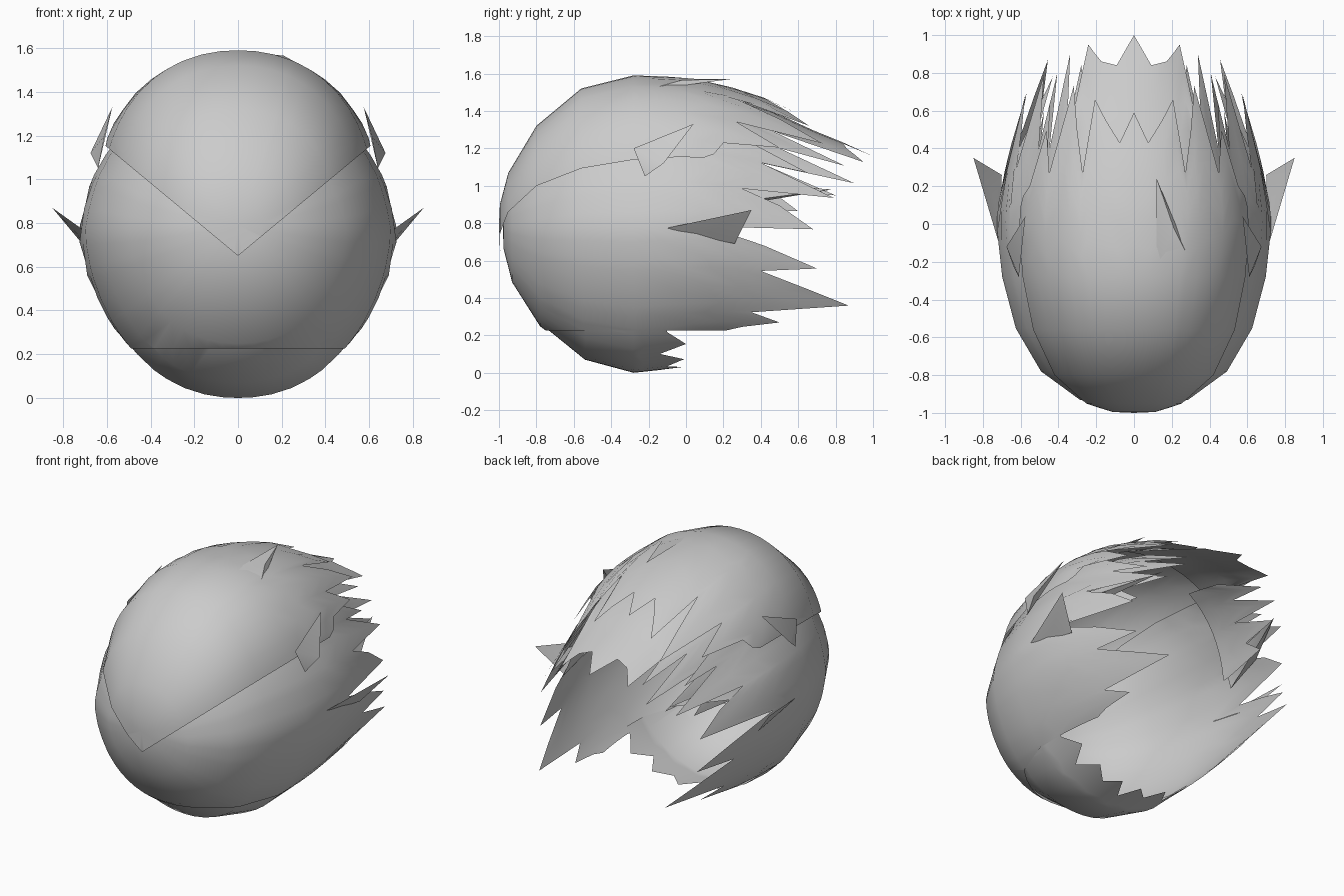
import bpy, bmesh, math
from mathutils import Vector

if "Cube" in bpy.data.objects:
    bpy.data.objects.remove(bpy.data.objects["Cube"])

# Shell profile along y: (y, top z, bottom z, half width)
PROFILE = [(-1, .79, .79, 0), (-.995, .9, .66, .12), (-.95, 1.07, .48, .28),
           (-.8, 1.32, .24, .48), (-.56, 1.52, .07, .61), (-.28, 1.59, 0, .68),
           (0, 1.58, .03, .71), (.2, 1.54, .05, .69), (.45, 1.46, .06, .63),
           (.65, 1.36, .08, .58), (.86, 1.27, .1, .54), (1, 1.2, .15, .5)]
WRAP_WIDTH = [(0, .89), (62, .89), (74, .96), (92, 1.03), (120, 1.0), (180, .98)]
CROWN_WIDTH = [(0, .97), (40, .97), (75, .935), (180, .935)]


def lerp_table(table, v):
    for p, q in zip(table, table[1:]):
        if v <= q[0]:
            t = max(0, (v - p[0]) / (q[0] - p[0]))
            return [a + (b - a) * t for a, b in zip(p[1:], q[1:])]
    return list(table[-1][1:])


def shell_point(y, deg, sx=1, sz=1, inset=0):
    top, bot, w = lerp_table(PROFILE, y)
    c, h = (top + bot) / 2, (top - bot) / 2
    a, e = math.radians(deg), 2 / 2.15
    co, si = math.cos(a), max(0, math.sin(a))
    y += inset * max(0, min(1, (-.4 - y) / .4))
    return Vector((w * sx * si ** e, y, c + h * sz * math.copysign(abs(co) ** e, co)))


def finish(name, bm):
    bmesh.ops.remove_doubles(bm, verts=bm.verts, dist=.0005)
    bmesh.ops.recalc_face_normals(bm, faces=bm.faces)
    me = bpy.data.meshes.new(name)
    bm.to_mesh(me)
    bm.free()
    ob = bpy.data.objects.new(name, me)
    bpy.context.collection.objects.link(ob)
    return ob


def mirror(ob):
    m = ob.modifiers.new("mirror", 'MIRROR')
    m.merge_threshold = .002
    return ob


def sheet(name, ends, width, sz=1, start=-1, inset=0, cut=None):
    """Half shell; ends lists (angle from top, y of the jagged rear edge)."""
    cols = []
    for (a, ya), (b, yb) in zip(ends, ends[1:]):
        n = max(1, math.ceil((b - a) / 9))
        cols += [(a + (b - a) * i / n, ya + (yb - ya) * i / n) for i in range(n)]
    cols.append(ends[-1])
    bm = bmesh.new()
    grid = []
    for deg, end in cols:
        if start == -1:
            f = (1 + min(-.28, end)) / .72
            ys = [-1 + (p[0] + 1) * f for p in PROFILE if p[0] <= -.28]
        else:
            ys = [start]
        last = ys[-1]
        ys += [last + (end - last) * k / 5 for k in range(1, 6)]
        sx = lerp_table(width, deg)[0]
        grid.append([bm.verts.new(shell_point(y, deg, sx, sz, inset)) for y in ys])
    for g, h in zip(grid, grid[1:]):
        for i in range(len(g) - 1):
            bm.faces.new((g[i], g[i + 1], h[i + 1], h[i]))
    bmesh.ops.remove_doubles(bm, verts=bm.verts, dist=.0005)
    if cut:
        bmesh.ops.bisect_plane(bm, geom=bm.verts[:] + bm.edges[:] + bm.faces[:],
                               plane_co=cut[0], plane_no=cut[1], clear_inner=True)
    return mirror(finish(name, bm))


def tuft(name, a, b, ridge, tip):
    """Folded spike from base a-b over a ridge point to the tip."""
    bm = bmesh.new()
    va, vb, vr, vt = [bm.verts.new(p) for p in (a, b, ridge, tip)]
    for f in ((va, vr, vt), (vr, vb, vt), (va, vb, vr)):
        bm.faces.new(f)
    return finish(name, bm)


# Crown layer with the V-shaped front edge
sheet("crown_layer", [(0, .59), (6, .43), (20, .66), (23, .27), (34, .73), (42, .27),
                      (50, .5), (56, .2), (62, .15), (72, -.1), (180, -.28)],
      CROWN_WIDTH, cut=((0, 0, .65), (-.83, 0, 1)))

# Side wrap, flaring at the cheeks and cut flat along its lower edge
sheet("side_wrap", [(40, .1), (50, .3), (58, .65), (61, .4), (68, .79), (75, .3), (79, .5),
                    (86, .68), (91, .12), (96, .42), (103, .7), (107, .4),
                    (115, .68), (123, .87), (128, .35), (134, .5), (137, .3),
                    (142, .1), (180, 0)],
      WRAP_WIDTH, sz=.985, inset=.02, cut=((0, 0, .225), (0, 0, 1)))

# Bottom cap
sheet("bottom_cap", [(120, -.15), (137, -.1), (146, .0), (152, -.14), (160, -.01),
                     (168, -.1), (175, -.02), (180, -.15)],
      [(0, .97), (180, .97)], inset=.05, cut=((0, 0, .26), (0, 0, -1)))

# Inner layers trailing out of the open back
sheet("inner_top", [(0, 1), (9, .84), (18, .86), (28, .95), (34, .5)],
      [(0, .95), (180, .95)], sz=.92, start=.2)
sheet("inner_upper_side", [(30, .45), (37, .85), (43, .5), (50, .9), (57, .4), (63, .8),
                           (71, .45), (78, .6), (84, .2)],
      [(0, .82), (180, .82)], sz=.88, start=.15)

# Side horns and smaller lifted tufts
for name, a, b, r, t in [
        ("side_horn", (.71, -.12, .77), (.70, .26, .69), (.735, .12, .75), (.85, .35, .87)),
        ("temple_tuft", (.61, -.28, 1.2), (.64, -.22, 1.05), (.675, -.12, 1.12), (.575, .04, 1.33)),
        ("rear_side_tuft", (.62, .1, 1.03), (.65, .12, .87), (.61, .4, .93), (.43, .78, .98))]:
    mirror(tuft(name, a, b, r, t))
tuft("top_tuft", (.12, -.23, 1.575), (.31, -.22, 1.51), (.21, -.02, 1.565), (.12, .24, 1.57))

# Smooth the shells, keep creases sharp
bpy.ops.object.select_all(action='SELECT')
bpy.context.view_layer.objects.active = bpy.context.scene.objects["crown_layer"]
bpy.ops.object.shade_smooth_by_angle(angle=math.radians(35))
